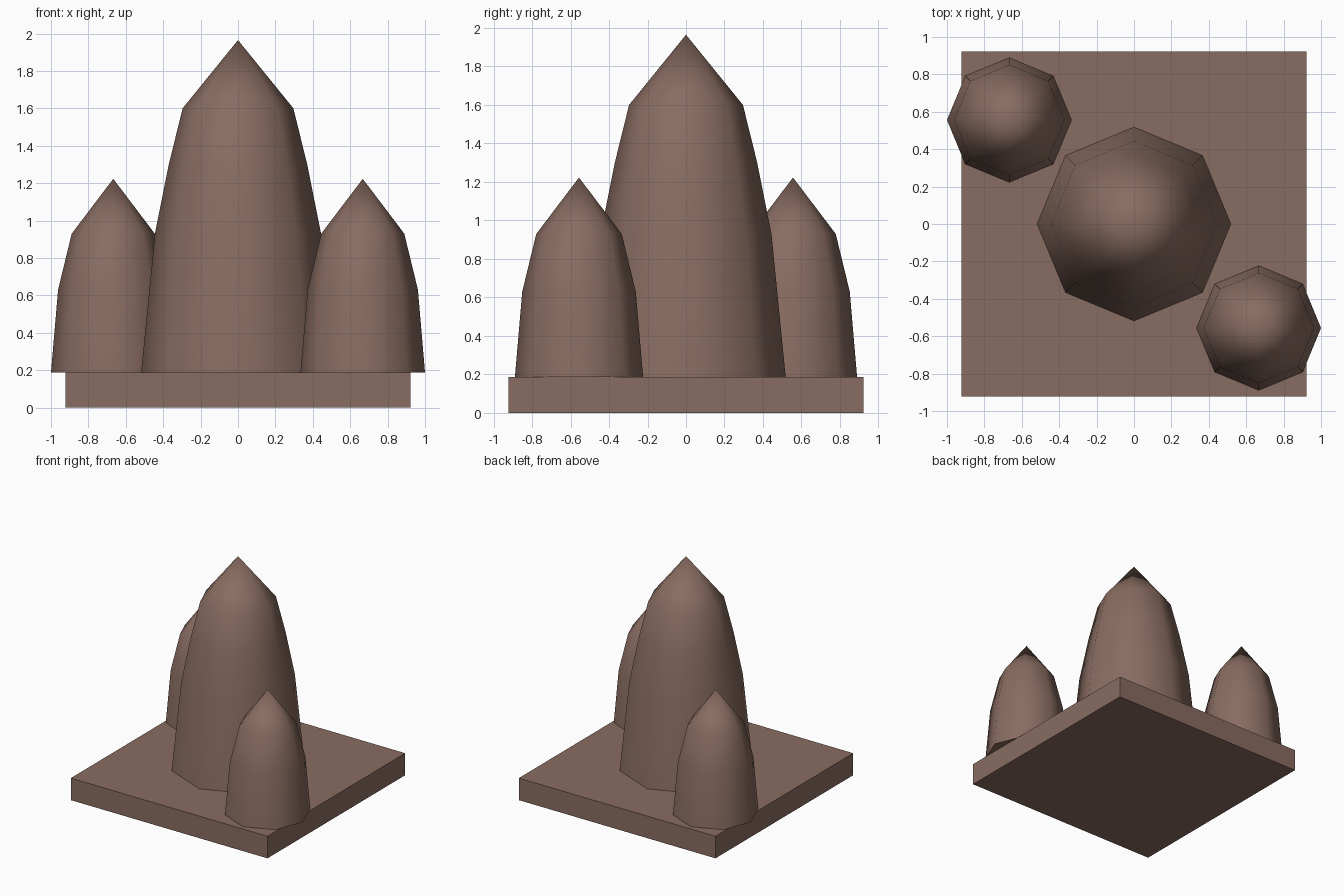
import bpy, bmesh, math

if "Cube" in bpy.data.objects:
    bpy.data.objects.remove(bpy.data.objects["Cube"])

stone = bpy.data.materials.new("brown_stone")
stone.diffuse_color = (0.25, 0.15, 0.12, 1)
stone.use_nodes = True
stone.node_tree.nodes["Principled BSDF"].inputs["Base Color"].default_value = stone.diffuse_color
BASE_TOP = 0.187


def add_object(name, bm):
    mesh = bpy.data.meshes.new(name)
    bmesh.ops.recalc_face_normals(bm, faces=bm.faces)
    bm.to_mesh(mesh)
    bm.free()
    mesh.materials.append(stone)
    ob = bpy.data.objects.new(name, mesh)
    bpy.context.collection.objects.link(ob)
    return ob


def spire(name, x, y, profile, tip, sides=8):
    """Octagonal tapering tower: rings of (radius, z) closed by a pointed tip."""
    bm = bmesh.new()
    rings = []
    for r, z in profile:
        rings.append([bm.verts.new((r * math.cos(math.tau * i / sides),
                                    r * math.sin(math.tau * i / sides), z))
                      for i in range(sides)])
    apex = bm.verts.new((0, 0, tip))
    bm.faces.new(rings[0][::-1])
    for i in range(sides):
        j = (i + 1) % sides
        for a, b in zip(rings, rings[1:]):
            bm.faces.new((a[i], a[j], b[j], b[i]))
        bm.faces.new((rings[-1][i], rings[-1][j], apex))
    ob = add_object(name, bm)
    ob.location = (x, y, 0)
    # Smooth sides, crisp bottom rim
    bpy.ops.object.select_all(action='DESELECT')
    ob.select_set(True)
    bpy.context.view_layer.objects.active = ob
    bpy.ops.object.shade_smooth_by_angle(angle=math.radians(60))


# Square base slab
bm = bmesh.new()
bmesh.ops.create_cube(bm, size=1)
bmesh.ops.scale(bm, vec=(1.846, 1.846, BASE_TOP), verts=bm.verts)
bmesh.ops.translate(bm, vec=(0, 0, BASE_TOP / 2), verts=bm.verts)
add_object("base_slab", bm)

# Tall central spire
spire("central_spire", 0, 0,
      [(0.518, BASE_TOP), (0.444, 0.93), (0.37, 1.30), (0.296, 1.60)], 1.965)

# Two smaller spires on opposite corners
for name, s in (("back_left_spire", -1), ("front_right_spire", 1)):
    spire(name, s * 0.667, -s * 0.556,
          [(0.333, BASE_TOP), (0.295, 0.63), (0.222, 0.93)], 1.223)
